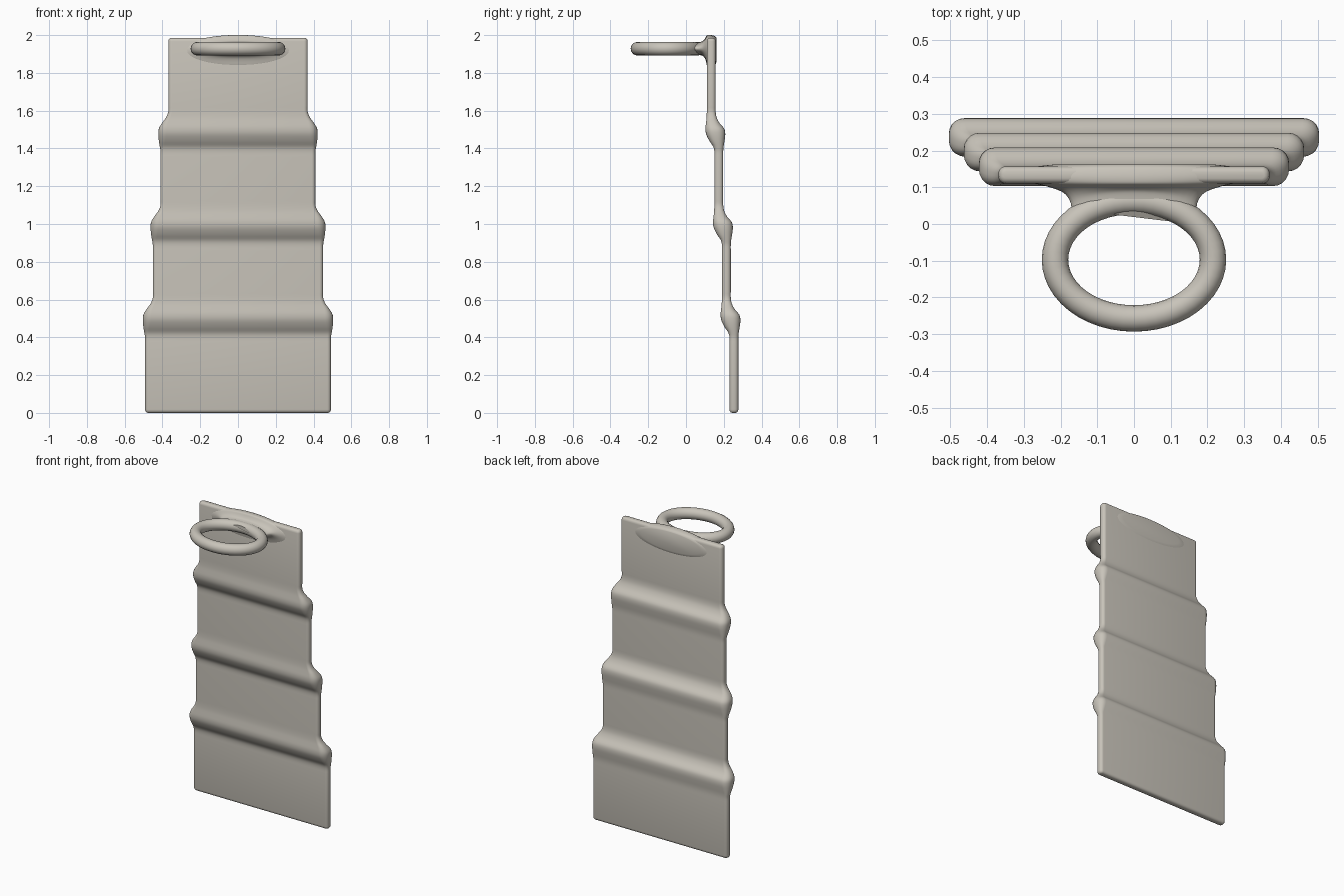
import bpy, bmesh, math

if "Cube" in bpy.data.objects:
    bpy.data.objects.remove(bpy.data.objects["Cube"])

clay = bpy.data.materials.new("warm_grey")
clay.diffuse_color = (0.58, 0.55, 0.49, 1)
clay.use_nodes = True
clay.node_tree.nodes["Principled BSDF"].inputs["Base Color"].default_value = clay.diffuse_color


def loft(name, rings):
    """Skin a list of closed point loops and cap both ends."""
    bm = bmesh.new()
    loops = [[bm.verts.new(p) for p in ring] for ring in rings]
    n = len(loops[0])
    for a, b in zip(loops, loops[1:]):
        for i in range(n):
            j = (i + 1) % n
            bm.faces.new((a[i], a[j], b[j], b[i]))
    bm.faces.new(loops[0])
    bm.faces.new(loops[-1])
    bmesh.ops.recalc_face_normals(bm, faces=bm.faces)
    me = bpy.data.meshes.new(name)
    bm.to_mesh(me)
    bm.free()
    me.materials.append(clay)
    ob = bpy.data.objects.new(name, me)
    bpy.context.collection.objects.link(ob)
    bpy.ops.object.select_all(action='DESELECT')
    ob.select_set(True)
    bpy.context.view_layer.objects.active = ob
    bpy.ops.object.shade_smooth_by_angle(angle=math.radians(50))
    return ob


def rounded_section(z, hw, y0, y1, shrink=0.0):
    """Rounded rectangle lying flat at height z."""
    hw, y0, y1 = hw - shrink, y0 + shrink, y1 - shrink
    r = (y1 - y0) * 0.42
    pts = []
    for k, (cx, cy) in enumerate([(hw - r, y1 - r), (-hw + r, y1 - r),
                                  (-hw + r, y0 + r), (hw - r, y0 + r)]):
        for s in range(6):
            a = math.pi / 2 * (k + s / 5)
            pts.append((cx + r * math.cos(a), cy + r * math.sin(a), z))
    return pts


def smooth(rows, steps=4):
    """Catmull-Rom subdivision of numeric rows."""
    out = []
    for i in range(len(rows) - 1):
        p = [rows[max(i - 1, 0)], rows[i], rows[i + 1], rows[min(i + 2, len(rows) - 1)]]
        for s in range(steps):
            t = s / steps
            out.append([b + 0.5 * t * (c - a + t * (2 * a - 5 * b + 4 * c - d
                        + t * (3 * (b - c) + d - a))) for a, b, c, d in zip(*p)])
    return out + [rows[-1]]


# Stepped sheet: four panels, each joint swells and steps forward and inward
# joint rows: height offset, half-width offset, front y offset, back y offset
joint = [(-0.13, 0, 0, 0), (-0.10, 0, 0, 0), (-0.075, 0.004, -0.006, 0.002),
         (-0.045, 0.009, -0.026, 0.007), (-0.01, 0.012, -0.043, 0.011),
         (0.02, 0.009, -0.047, 0.005), (0.05, -0.008, -0.044, -0.020),
         (0.08, -0.030, -0.041, -0.035), (0.11, -0.041, -0.040, -0.040),
         (0.14, -0.041, -0.040, -0.040)]
hw, front, back = 0.492, 0.23, 0.277
rows = []
for zc in (0.5, 0.99, 1.485):
    rows += smooth([(zc + dz, hw + dw, front + df, back + db) for dz, dw, df, db in joint], 3)
    hw, front, back = hw - 0.041, front - 0.04, back - 0.04
bottom, top = (0.492, 0.23, 0.277), (hw, front, back)
edge = [(0.0, 0.014), (0.003, 0.007), (0.009, 0.002), (0.018, 0.0)]
rings = [rounded_section(z, *bottom, s) for z, s in edge]
rings += [rounded_section(*r) for r in rows]
rings += [rounded_section(1.985 - z, *top, s) for z, s in reversed(edge)]
loft("stepped_sheet", rings)

# Oval hanging ring
RX, RY, CY, CZ, TUBE = 0.215, 0.16, -0.097, 1.928, 0.036
bpy.ops.mesh.primitive_torus_add(major_radius=1, minor_radius=0.1,
                                 major_segments=48, minor_segments=16)
ring = bpy.context.object
ring.name = "hanging_ring"
for v in ring.data.vertices:
    a = math.atan2(v.co.y, v.co.x)
    off = (math.hypot(v.co.x, v.co.y) - 1) / 0.1 * TUBE
    v.co = ((RX + off) * math.cos(a), CY + (RY + off) * math.sin(a), CZ + v.co.z / 0.1 * TUBE)
ring.data.materials.append(clay)
bpy.ops.object.shade_smooth_by_angle(angle=math.radians(50))

# Flared neck blending the ring into the sheet
# rows: y blend from ring to sheet, half-width, low z, high z
neck = smooth([(0.0, 0.175, 1.895, 1.962), (0.35, 0.170, 1.893, 1.965),
               (0.6, 0.175, 1.888, 1.970), (0.8, 0.195, 1.876, 1.982),
               (0.94, 0.240, 1.855, 1.994), (1.05, 0.29, 1.83, 2.0),
               (1.2, 0.30, 1.83, 2.0), (1.36, 0.28, 1.84, 1.994),
               (1.43, 0.22, 1.86, 1.984)], 3)
rings = []
for v, w, lo, hi in neck:
    loop = []
    for i in range(40):
        a = 2 * math.pi * i / 40
        x0 = 0.175 * math.cos(a)
        start = CY + RY * math.sqrt(1 - (x0 / RX) ** 2)
        y = start + (0.11 - start) * v if v < 1 else 0.11 + (v - 1) * 0.12
        loop.append((w * math.cos(a), y, (lo + hi) / 2 + (hi - lo) / 2 * math.sin(a)))
    rings.append(loop)
loft("ring_neck", rings)
